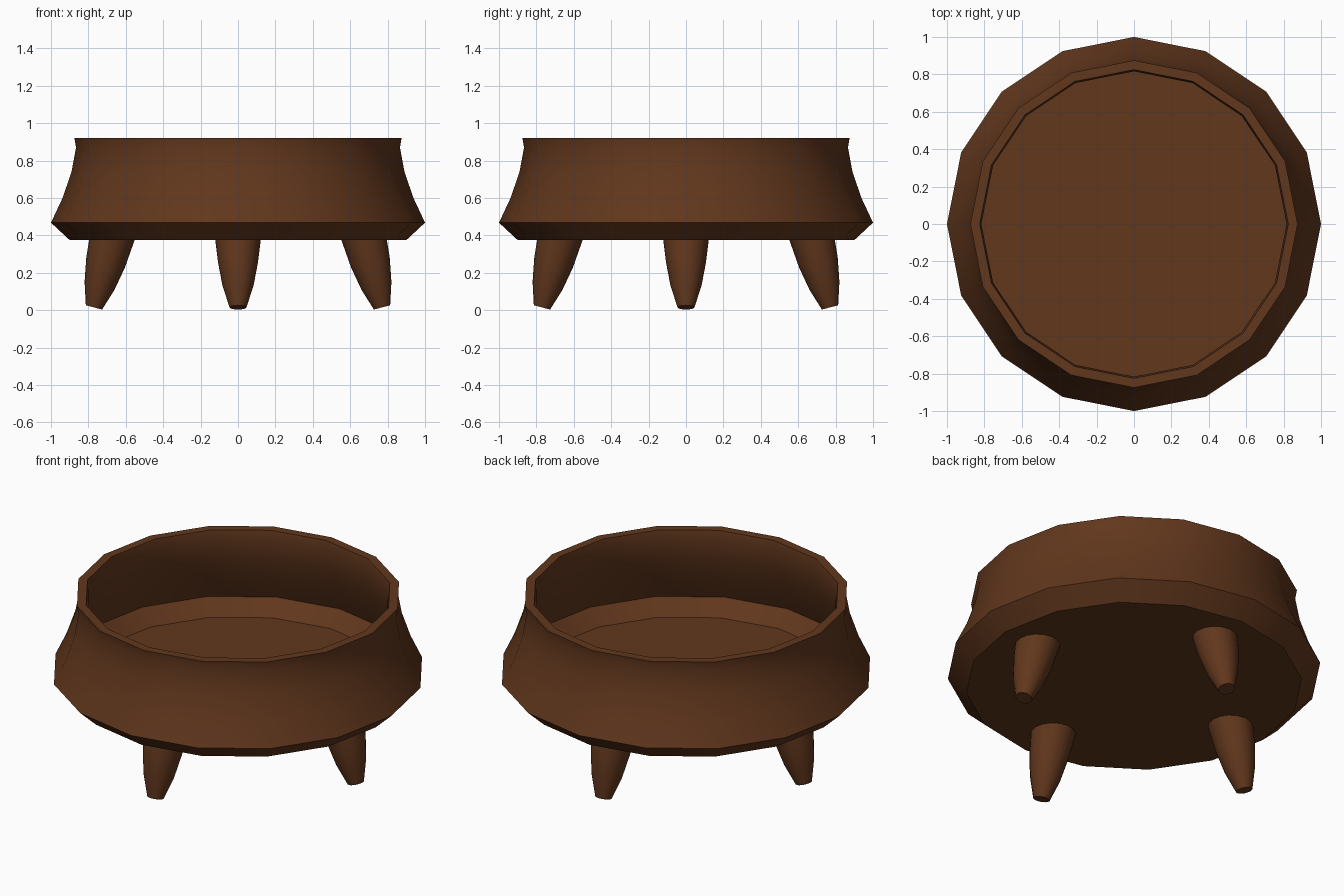
import bpy, bmesh, math
from mathutils import Matrix, Vector

if "Cube" in bpy.data.objects:
    bpy.data.objects.remove(bpy.data.objects["Cube"])

wood = bpy.data.materials.new("dark_wood")
wood.diffuse_color = (0.12, 0.038, 0.012, 1)
wood.use_nodes = True
wood.node_tree.nodes["Principled BSDF"].inputs["Base Color"].default_value = wood.diffuse_color


def loft(name, rings, cap_end=True):
    """Join equal-length rings of points into a smooth-by-angle object."""
    bm = bmesh.new()
    loops = [[bm.verts.new(p) for p in ring] for ring in rings]
    n = len(loops[0])
    for a, b in zip(loops, loops[1:]):
        for i in range(n):
            j = (i + 1) % n
            bm.faces.new((a[i], a[j], b[j], b[i]))
    bm.faces.new(loops[0][::-1])
    if cap_end:
        bm.faces.new(loops[-1])
    bmesh.ops.recalc_face_normals(bm, faces=bm.faces)
    mesh = bpy.data.meshes.new(name)
    bm.to_mesh(mesh)
    bm.free()
    mesh.materials.append(wood)
    obj = bpy.data.objects.new(name, mesh)
    bpy.context.collection.objects.link(obj)
    bpy.ops.object.select_all(action='DESELECT')
    obj.select_set(True)
    bpy.context.view_layer.objects.active = obj
    bpy.ops.object.shade_smooth_by_angle(angle=math.radians(30))
    return obj


def circle(r, n):
    return [Vector((r * math.cos(k * math.tau / n), r * math.sin(k * math.tau / n), 0))
            for k in range(n)]


# Bowl: outside from the underside to the rim, then inside down to the floor
bowl_profile = [(0.90, 0.375), (1.0, 0.468), (0.938, 0.60), (0.89, 0.74),
                (0.866, 0.87), (0.875, 0.922),
                (0.825, 0.922), (0.816, 0.87), (0.84, 0.74),
                (0.888, 0.60), (0.948, 0.472), (0.865, 0.387)]
loft("bowl", [[p + Vector((0, 0, z)) for p in circle(r, 16)] for r, z in bowl_profile])

# Legs: tapered, splayed outwards, one on each side
foot = Vector((0.77, 0, 0.015))
tilt = Matrix.Rotation(math.radians(-14.5), 3, 'Y')
leg_profile = [(0.045, 0.0), (0.083, 0.12), (0.107, 0.25)]
for k, side in enumerate(("right", "back", "left", "front")):
    rings = [[foot + tilt @ (p + Vector((0, 0, t))) for p in circle(r, 16)]
             for r, t in leg_profile]
    rings.append([p + Vector((0.673, 0, 0.38)) for p in circle(0.122, 16)])
    turn = Matrix.Rotation(k * math.pi / 2, 3, 'Z')
    loft(side + "_leg", [[turn @ p for p in ring] for ring in rings])
